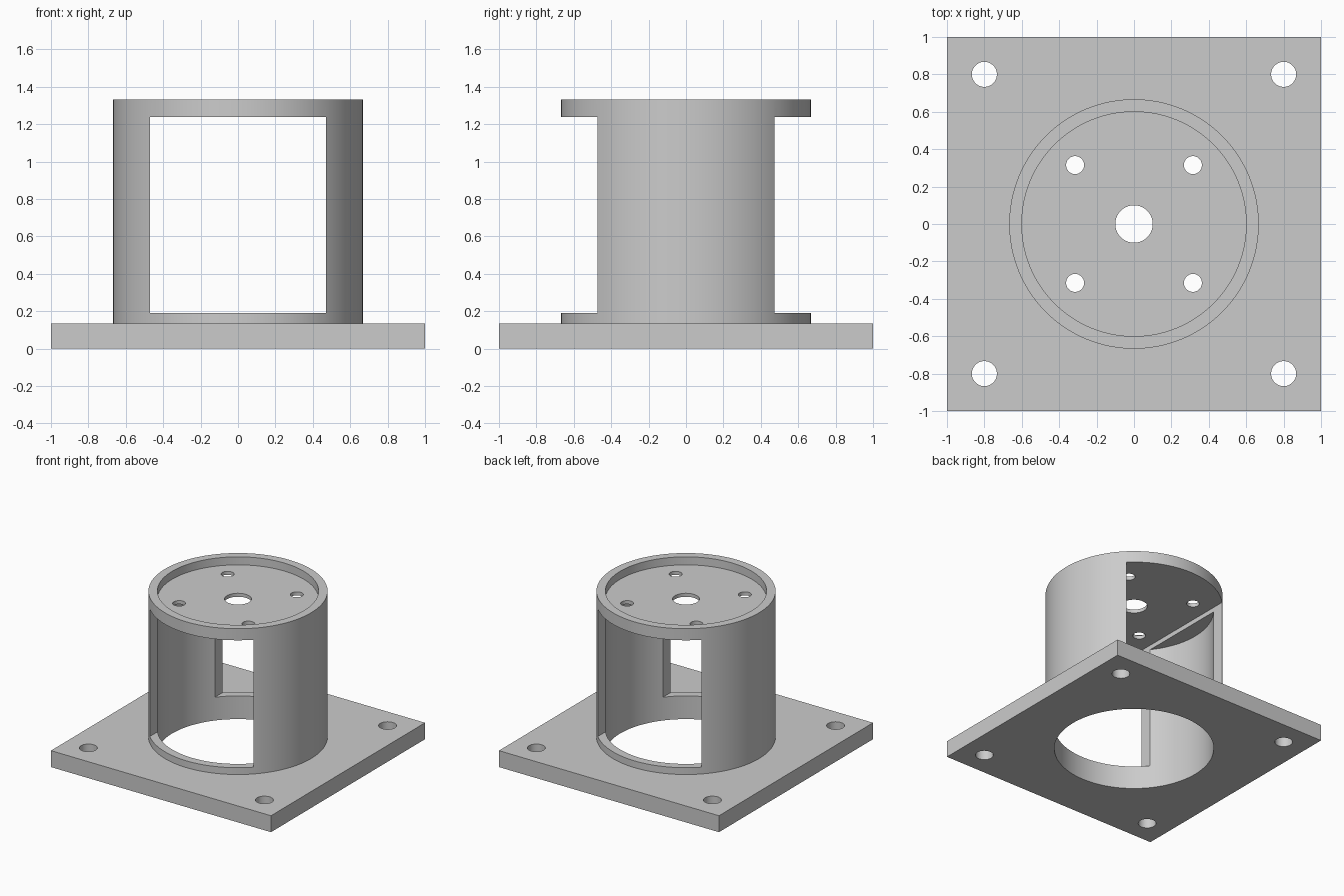
import bpy, math

if "Cube" in bpy.data.objects:
    bpy.data.objects.remove(bpy.data.objects["Cube"])

grey = bpy.data.materials.new("plain_grey")
grey.diffuse_color = (0.6, 0.6, 0.6, 1)
grey.use_nodes = True
grey.node_tree.nodes["Principled BSDF"].inputs["Base Color"].default_value = grey.diffuse_color


def box(name, half_x, half_y, z0, z1):
    bpy.ops.mesh.primitive_cube_add(size=1, location=(0, 0, (z0 + z1) / 2))
    ob = bpy.context.object
    ob.name = name
    ob.scale = (2 * half_x, 2 * half_y, z1 - z0)
    bpy.ops.object.transform_apply(location=True, scale=True)
    return ob


def cylinder(name, radius, z0, z1, x=0, y=0, sides=128):
    bpy.ops.mesh.primitive_cylinder_add(vertices=sides, radius=radius, depth=z1 - z0,
                                        location=(x, y, (z0 + z1) / 2))
    ob = bpy.context.object
    ob.name = name
    bpy.ops.object.transform_apply(location=True)
    return ob


def combine(target, tool, operation):
    mod = target.modifiers.new("combine", 'BOOLEAN')
    mod.operation, mod.solver, mod.object = operation, 'EXACT', tool
    bpy.context.view_layer.objects.active = target
    bpy.ops.object.modifier_apply(modifier=mod.name)
    bpy.data.objects.remove(tool)


# Square base plate joined with the round housing
mount = box("motor_mount", 1, 1, 0, 0.135)
combine(mount, cylinder("housing", 0.667, 0.05, 1.333), 'UNION')

# Bore from below and shallow recess on top, leaving a thick disc between
combine(mount, cylinder("bore", 0.6, -0.2, 1.2), 'DIFFERENCE')
combine(mount, cylinder("recess", 0.6, 1.267, 1.5), 'DIFFERENCE')

# Rectangular window straight through front and back
combine(mount, box("window", 0.471, 0.9, 0.191, 1.238), 'DIFFERENCE')

# Centre hole, four disc screw holes and four corner holes
combine(mount, cylinder("shaft_hole", 0.1, 1.1, 1.5, sides=64), 'DIFFERENCE')
for sx in (-1, 1):
    for sy in (-1, 1):
        combine(mount, cylinder("screw_hole", 0.048, 1.1, 1.5, 0.315 * sx, 0.315 * sy, 48),
                'DIFFERENCE')
        combine(mount, cylinder("corner_hole", 0.067, -0.2, 0.4, 0.8 * sx, 0.8 * sy, 48),
                'DIFFERENCE')

# Single colour, smooth round walls with sharp edges
mount.data.materials.clear()
mount.data.materials.append(grey)
for poly in mount.data.polygons:
    poly.material_index = 0
bpy.ops.object.select_all(action='DESELECT')
mount.select_set(True)
bpy.context.view_layer.objects.active = mount
bpy.ops.object.shade_smooth_by_angle(angle=math.radians(30))
